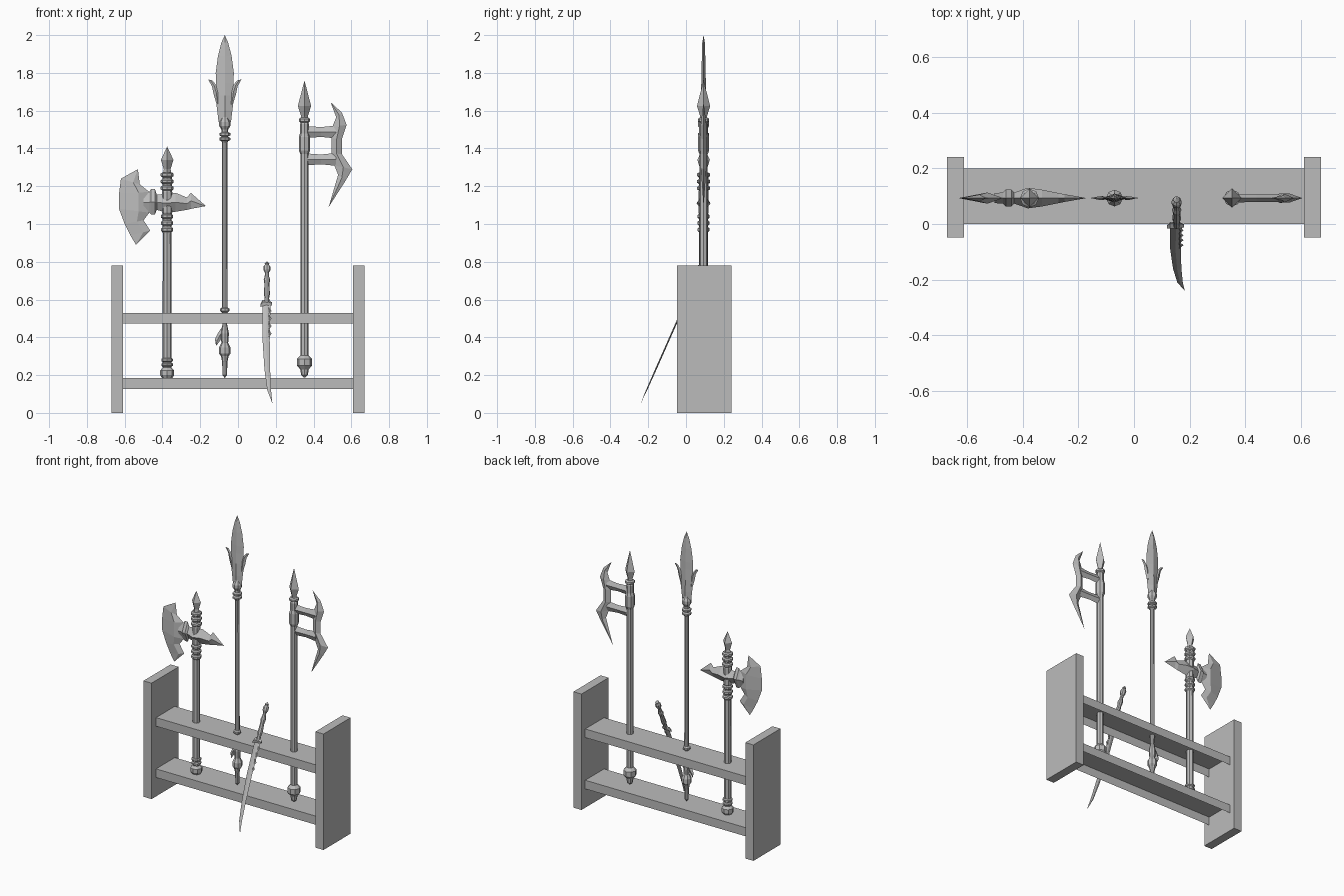
import bpy, bmesh, math
from mathutils import Vector

if "Cube" in bpy.data.objects:
    bpy.data.objects.remove(bpy.data.objects["Cube"], do_unlink=True)

grey = bpy.data.materials.new("plain_grey")
grey.use_nodes = True
GREY_RGBA = (.5, .5, .5, 1)
grey.diffuse_color = GREY_RGBA
grey.node_tree.nodes["Principled BSDF"].inputs["Base Color"].default_value = GREY_RGBA

DEPTH = .093  # shared y position of the standing weapons


def finish(bm, name, location=(0, 0, 0)):
    """Clean a bmesh and turn it into a flat shaded object."""
    bmesh.ops.remove_doubles(bm, verts=bm.verts, dist=.0005)
    bmesh.ops.recalc_face_normals(bm, faces=bm.faces)
    mesh = bpy.data.meshes.new(name)
    bm.to_mesh(mesh)
    bm.free()
    mesh.materials.append(grey)
    obj = bpy.data.objects.new(name, mesh)
    obj.location = location
    bpy.context.collection.objects.link(obj)
    return obj


def skin(bm, rings):
    """Bridge equal rings of points and cap both ends."""
    loops = [[bm.verts.new(point) for point in ring] for ring in rings]
    count = len(loops[0])
    for low, high in zip(loops, loops[1:]):
        for i in range(count):
            j = (i + 1) % count
            bm.faces.new((low[i], low[j], high[j], high[i]))
    bm.faces.new(loops[0])
    bm.faces.new(loops[-1])


def box(name, low, high, open_bottom=False):
    bm = bmesh.new()
    bmesh.ops.create_cube(bm, size=1)
    for v in bm.verts:
        v.co = Vector([a + (b - a) * (c + .5) for a, b, c in zip(low, high, v.co)])
    if open_bottom:
        bottom = [f for f in bm.faces if f.normal.z < -.5]
        bmesh.ops.delete(bm, geom=bottom, context='FACES_ONLY')
    return finish(bm, name)


def lathe(name, x, profile, sides=8, y=DEPTH):
    """Turned part from (radius, height) pairs."""
    bm = bmesh.new()
    angles = [math.tau * i / sides for i in range(sides)]
    skin(bm, [[(r * math.cos(a), r * math.sin(a), z) for a in angles]
              for r, z in profile])
    return finish(bm, name, (x, y, 0))


def blade(name, stations, ridge=.5, x=0, y=DEPTH, mirror=False):
    """Diamond section blade from (edge, opposite edge, half thickness)."""
    bm = bmesh.new()
    for side in ((1, -1) if mirror else (1,)):
        rings = []
        for (ax, az), (bx, bz), t in stations:
            mx, mz = ax + (bx - ax) * ridge, az + (bz - az) * ridge
            rings.append([(side * ax, 0, az), (side * mx, t, mz),
                          (side * bx, 0, bz), (side * mx, -t, mz)])
        skin(bm, rings)
    return finish(bm, name, (x, y, 0))


def ring_profile(radius, heights, groove, half=.013):
    """A stack of bevelled rings separated by grooves."""
    profile = []
    for z in heights:
        profile += [(groove, z - half), (radius, z - half / 2),
                    (radius, z + half / 2), (groove, z + half)]
    return profile


# Rack: two end boards and two shelves that are open underneath
for side, x in (("right", -.64), ("left", .64)):
    box(side + "_end_board", (x - .03, -.048, 0), (x + .03, .24, .78))
for level, z in (("lower", .127), ("upper", .472)):
    box(level + "_shelf", (-.61, 0, z), (.61, .2, z + .058), open_bottom=True)

# Broad axe: shaft with rings, spike, crescent blade, collar and rear beak
AXE = -.375
lathe("axe_shaft", AXE, [(.028, .185), (.037, .2), (.037, .225), (.023, .24)]
      + ring_profile(.031, (.255, .28), .024, .01)
      + [(.023, .95)] + ring_profile(.032, (.97, 1.005, 1.04), .024)
      + [(.027, 1.06), (.027, 1.17)] + ring_profile(.034, (1.19, 1.225, 1.26), .025))
lathe("axe_spike", AXE, [(.022, 1.27), (.018, 1.29), (.033, 1.34), (0, 1.41)], 4)
blade("axe_blade", [
    ((-.53, 1.29), (-.53, 1.29), 0),
    ((-.62, 1.24), (-.52, 1.21), .012),
    ((-.63, 1.16), (-.47, 1.17), .02),
    ((-.63, 1.08), (-.47, 1.06), .02),
    ((-.6, 1), (-.5, 1.02), .014),
    ((-.57, .94), (-.465, .965), .01),
    ((-.54, .89), (-.54, .89), 0)], ridge=.65)
blade("axe_collar_and_beak", [
    ((-.5, 1.16), (-.5, 1.07), .018),
    ((-.47, 1.17), (-.47, 1.06), .02),
    ((-.46, 1.185), (-.46, 1.05), .03),
    ((-.44, 1.185), (-.44, 1.05), .03),
    ((-.43, 1.155), (-.43, 1.075), .02),
    ((-.38, 1.16), (-.38, 1.06), .037),
    ((-.33, 1.165), (-.33, 1.065), .03),
    ((-.27, 1.14), (-.27, 1.075), .018),
    ((-.25, 1.165), (-.25, 1.08), .014),
    ((-.17, 1.095), (-.17, 1.095), 0)])

# Winged spear: slim shaft, leaf head with two wings, butt spike and hook
SPEAR = -.07
lathe("spear_shaft", SPEAR, [
    (0, .185), (.012, .2), (.014, .27), (.02, .3), (.031, .315), (.031, .345),
    (.018, .37), (.022, .42), (.012, .47), (.016, .52)]
    + ring_profile(.024, (.545,), .015)
    + [(.014, 1.43)] + ring_profile(.029, (1.45, 1.475), .018, .011)
    + [(.018, 1.5), (.03, 1.52), (.03, 1.54), (.018, 1.56), (0, 1.6)])
blade("spear_head", [((-w, z), (w, z), t) for w, z, t in (
    (.033, 1.54, .014), (.04, 1.6, .016), (.05, 1.68, .014), (.046, 1.75, .012),
    (.048, 1.8, .011), (.036, 1.89, .009), (.018, 1.96, .007), (0, 2, 0))], x=SPEAR)
blade("spear_wings", [
    ((.03, 1.63), (.045, 1.64), .006),
    ((.03, 1.7), (.06, 1.69), .007),
    ((.045, 1.735), (.068, 1.73), .006),
    ((.065, 1.76), (.088, 1.765), .002)], x=SPEAR, mirror=True)
blade("spear_hook", [
    ((-.01, .46), (-.01, .41), .008),
    ((-.035, .425), (-.02, .39), .009),
    ((-.052, .39), (-.03, .375), .006),
    ((-.046, .355), (-.046, .355), 0)], x=SPEAR)

# Halberd: shaft with socket, spike, two arms and a swept blade
HALBERD = .352
lathe("halberd_shaft", HALBERD, [
    (0, .185), (.018, .2), (.022, .23), (.04, .25), (.04, .285), (.022, .305),
    (.022, 1.37), (.03, 1.39), (.03, 1.46), (.024, 1.48), (.024, 1.53)]
    + ring_profile(.03, (1.55,), .02))
lathe("halberd_spike", HALBERD, [(.02, 1.55), (.018, 1.57), (.035, 1.625), (0, 1.76)], 4)
for level, z in (("upper", 1.487), ("lower", 1.342)):
    blade(level + "_halberd_arm", [
        ((HALBERD, z + .032), (HALBERD, z - .032), .016),
        ((.44, z + .026), (.44, z - .026), .014),
        ((.52, z + .034), (.52, z - .034), .014)])
blade("halberd_blade", [
    ((.49, 1.645), (.49, 1.645), 0),
    ((.55, 1.59), (.52, 1.565), .009),
    ((.575, 1.525), (.5, 1.515), .016),
    ((.55, 1.45), (.495, 1.455), .017),
    ((.55, 1.37), (.495, 1.375), .017),
    ((.605, 1.29), (.51, 1.31), .016),
    ((.57, 1.23), (.53, 1.26), .011),
    ((.48, 1.09), (.48, 1.09), 0)])

# Leaning sword: built upright, then tilted against the upper shelf
LEAN = math.atan(.443)
FOOT = -.262
sword = [
    blade("sword_blade", [
        ((.13, .58), (.172, .58), .004),
        ((.13, .385), (.168, .385), .004),
        ((.14, .23), (.17, .23), .004),
        ((.155, .12), (.175, .12), .003),
        ((.182, .05), (.182, .05), 0)], y=FOOT),
    blade("sword_teeth", [((.16, z), (.178 if i % 2 else .164, z), .003)
                          for i, z in enumerate([.56 - .02 * k for k in range(9)])],
          y=FOOT),
    blade("sword_guard", [
        ((.118, .575), (.118, .56), .006),
        ((.13, .597), (.13, .565), .012),
        ((.165, .597), (.165, .565), .012),
        ((.18, .585), (.18, .57), .006)], y=FOOT),
    lathe("sword_grip", .153, [
        (.014, .58), (.012, .61), (.016, .63), (.013, .68), (.017, .705),
        (.012, .72), (.01, .74), (.018, .755), (.018, .775), (.01, .785),
        (.013, .79), (0, .803)], y=FOOT),
]
for part in sword:
    part.scale.z = 1 / math.cos(LEAN)
    part.rotation_euler.x = -LEAN
